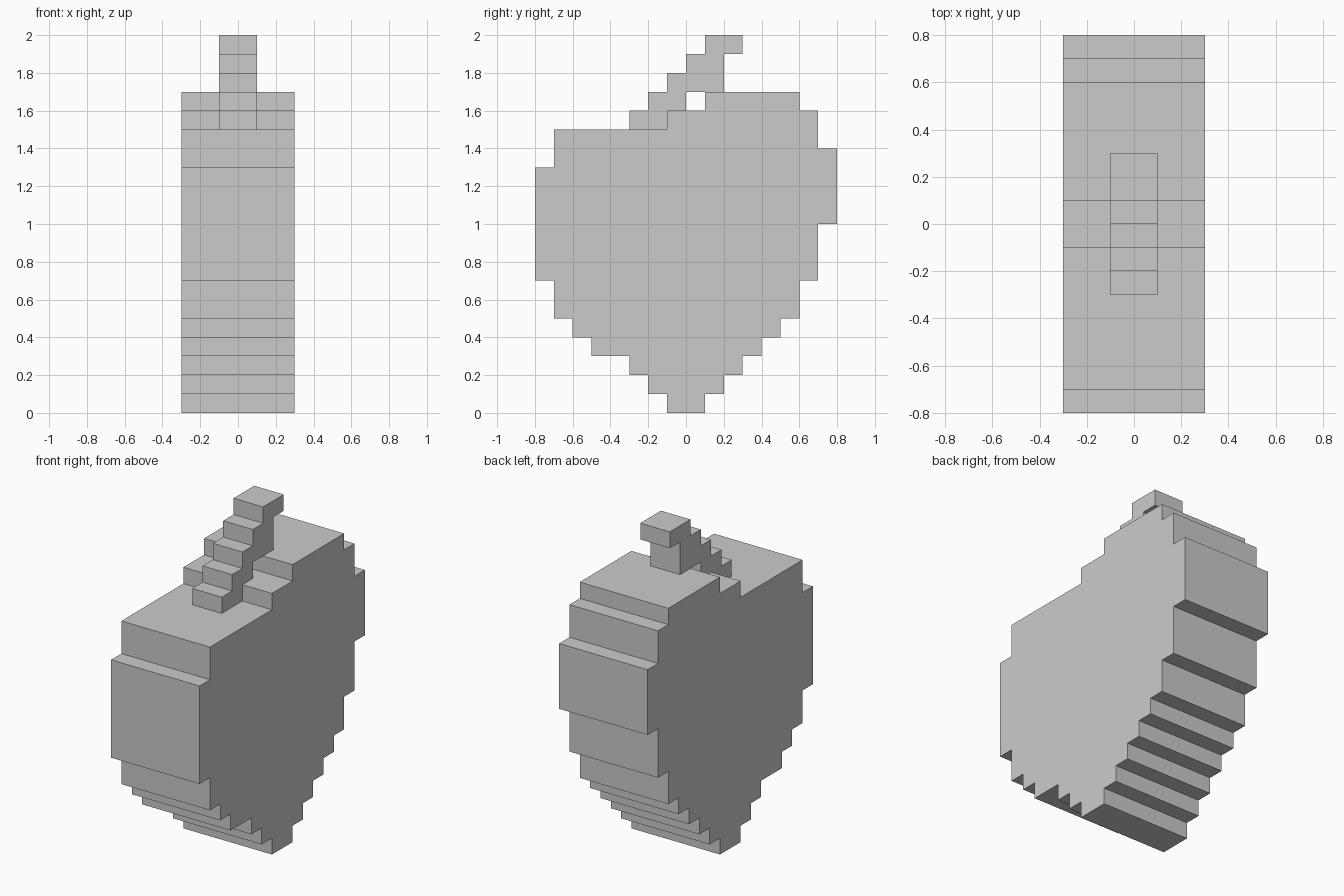
import bpy, bmesh

if "Cube" in bpy.data.objects:
    bpy.data.objects.remove(bpy.data.objects["Cube"])


def stepped_part(name, half_width, z0, rows):
    """Extrude a stepped side profile across x. rows: (top z, back-left y, right y)."""
    left, right, z = [], [], z0
    for top, y0, y1 in rows:
        left += [(y0, z), (y0, top)]
        right += [(y1, z), (y1, top)]
        z = top
    outline = []
    for p in right + left[::-1]:
        if not outline or p != outline[-1]:
            outline.append(p)
    # Drop points lying on a straight run
    n = len(outline)
    outline = [p for i, p in enumerate(outline)
               if not any(outline[i - 1][k] == p[k] == outline[(i + 1) % n][k] for k in (0, 1))]

    bm = bmesh.new()
    face = bm.faces.new([bm.verts.new((-half_width, y, z)) for y, z in outline])
    ext = bmesh.ops.extrude_face_region(bm, geom=[face])
    verts = [g for g in ext["geom"] if isinstance(g, bmesh.types.BMVert)]
    bmesh.ops.translate(bm, verts=verts, vec=(2 * half_width, 0, 0))
    bmesh.ops.recalc_face_normals(bm, faces=bm.faces)
    mesh = bpy.data.meshes.new(name)
    bm.to_mesh(mesh)
    bm.free()
    obj = bpy.data.objects.new(name, mesh)
    bpy.context.collection.objects.link(obj)
    return obj


# Fruit body: wide slab with a stepped heart-like side outline
stepped_part("body", 0.3, 0.0, [
    (0.1, -0.1, 0.1), (0.2, -0.2, 0.2), (0.3, -0.3, 0.3), (0.4, -0.5, 0.4),
    (0.5, -0.6, 0.5), (0.7, -0.7, 0.6), (1.0, -0.8, 0.7), (1.3, -0.8, 0.8),
    (1.4, -0.7, 0.8), (1.5, -0.7, 0.7), (1.6, -0.1, 0.7), (1.7, 0.1, 0.6)])

# Stem: narrow staircase leaning back over the notch
stepped_part("stem", 0.1, 1.5, [
    (1.6, -0.3, -0.1), (1.7, -0.2, 0.0), (1.8, -0.1, 0.2),
    (1.9, 0.0, 0.2), (2.0, 0.1, 0.3)])
